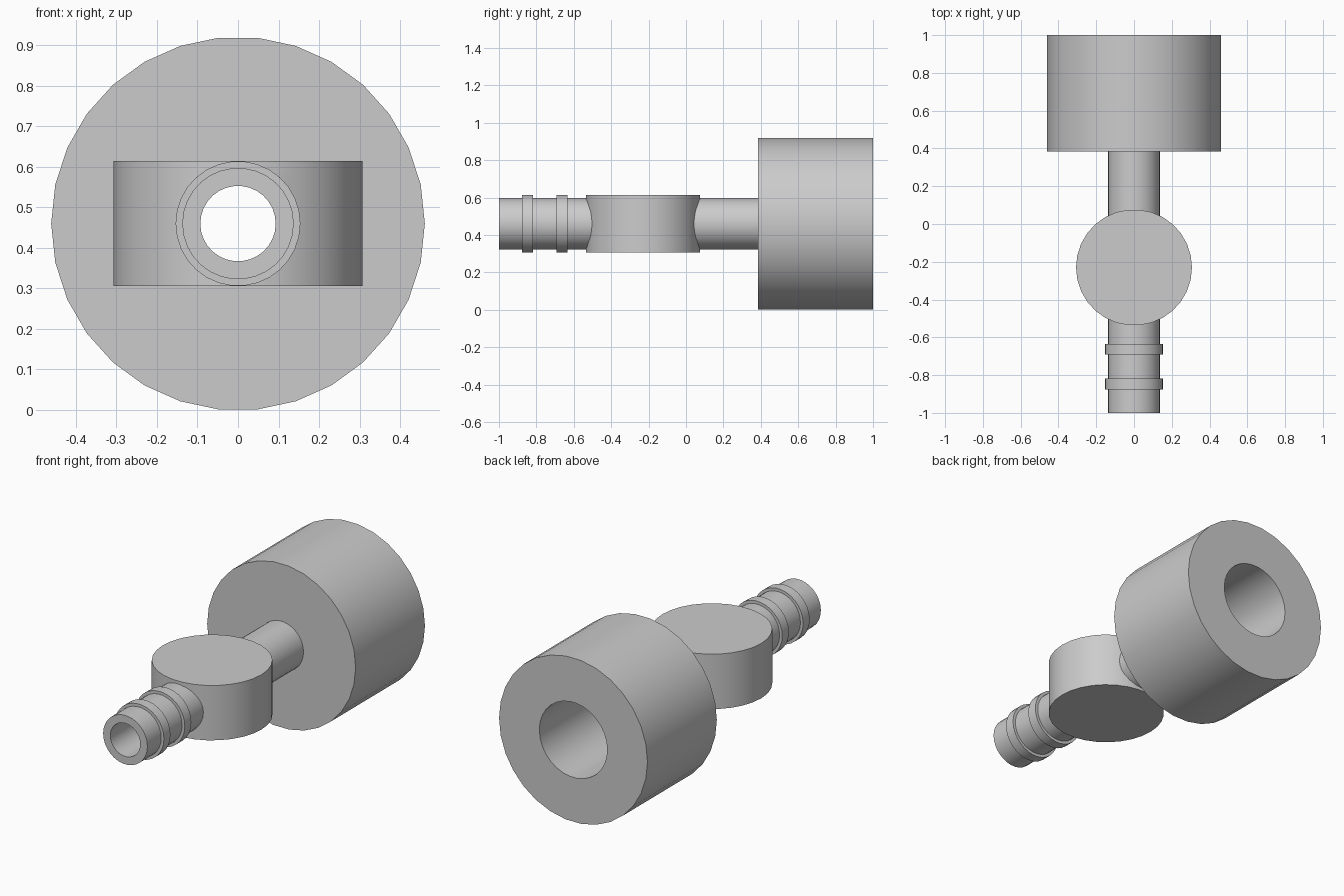
import bpy
import bmesh
import math

if "Cube" in bpy.data.objects:
    bpy.data.objects.remove(bpy.data.objects["Cube"], do_unlink=True)

SIDES = 30
AXIS_Z = 0.46
HUB_Y = -0.23
BORE = 0.093
PIPE = 0.1375
RING = 0.154

grey = bpy.data.materials.new("plain grey")
grey.use_nodes = True
colour = (0.6, 0.6, 0.6, 1)
grey.diffuse_color = colour
grey.node_tree.nodes["Principled BSDF"].inputs["Base Color"].default_value = colour


def lathe(name, profile, upright=False, closed=True):
    """Revolve (radius, position) points about the pipe axis, or the hub's upright axis."""
    bm = bmesh.new()
    rings = []
    for radius, along in profile:
        ring = []
        for i in range(SIDES):
            a = math.tau * i / SIDES
            u, v = radius * math.cos(a), radius * math.sin(a)
            ring.append(bm.verts.new((u, HUB_Y + v, along) if upright else (u, along, AXIS_Z + v)))
        rings.append(ring)
    pairs = list(zip(rings, rings[1:]))
    if closed:
        pairs.append((rings[-1], rings[0]))
    else:
        bm.faces.new(rings[0])
        bm.faces.new(rings[-1])
    for a, b in pairs:
        for i in range(SIDES):
            j = (i + 1) % SIDES
            bm.faces.new((a[i], a[j], b[j], b[i]))
    bmesh.ops.recalc_face_normals(bm, faces=bm.faces)
    mesh = bpy.data.meshes.new(name)
    bm.to_mesh(mesh)
    bm.free()
    mesh.materials.append(grey)
    obj = bpy.data.objects.new(name, mesh)
    bpy.context.collection.objects.link(obj)
    return obj


def smooth(obj):
    bpy.ops.object.select_all(action="DESELECT")
    obj.select_set(True)
    bpy.context.view_layer.objects.active = obj
    bpy.ops.object.shade_smooth_by_angle(angle=math.radians(30))


# Hollow pipe with two raised rings on the front spout
pipe_profile = [(BORE, -1.0), (PIPE, -1.0)]
for start in (-0.877, -0.692):
    end = start + 0.058
    pipe_profile += [(PIPE, start), (RING, start), (RING, end), (PIPE, end)]
pipe_profile += [(PIPE, 0.385), (BORE, 0.385)]
pipe = lathe("barbed_pipe", pipe_profile)

# Wide rear socket: narrow bore through the front wall, wide recess at the back
socket = lathe("rear_socket", [
    (BORE, 0.385), (0.461, 0.385), (0.461, 1.0),
    (0.211, 1.0), (0.211, 0.5), (BORE, 0.5)])

# Upright hub, opened where the pipe passes through it
hub = lathe("hub", [(0.307, 0.306), (0.307, 0.614)], upright=True, closed=False)
cutter = lathe("hub_cutter", [(0.115, -0.7), (0.115, 0.2)], closed=False)
cutter.hide_render = True
cut = hub.modifiers.new("pipe opening", "BOOLEAN")
cut.operation = "DIFFERENCE"
cut.solver = "EXACT"
cut.object = cutter
bpy.context.view_layer.objects.active = hub
bpy.ops.object.modifier_apply(modifier=cut.name)
bpy.data.objects.remove(cutter, do_unlink=True)

for part in (pipe, socket, hub):
    smooth(part)
